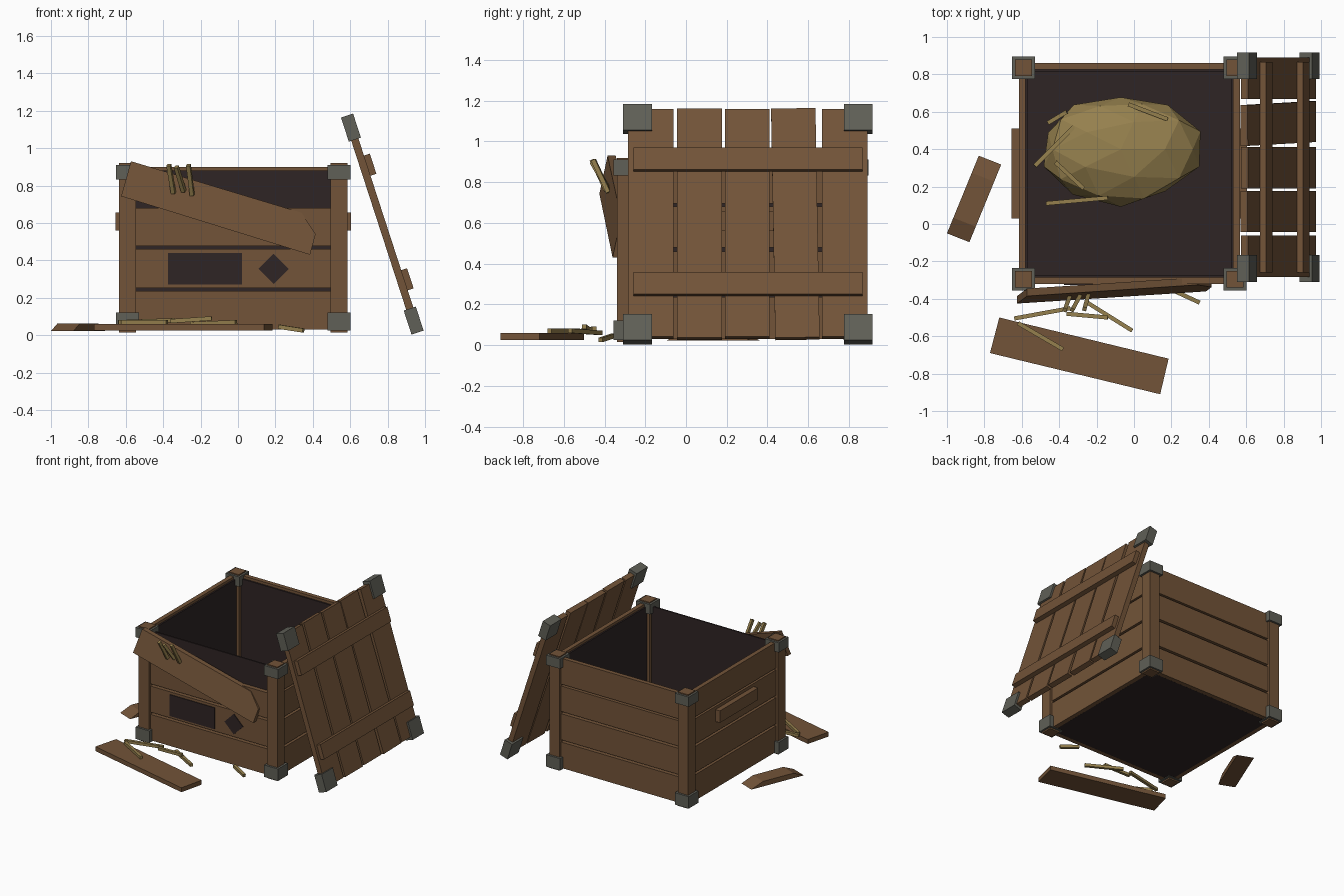
import bpy, bmesh, math, random
from mathutils import Matrix, Vector

if "Cube" in bpy.data.objects:
    bpy.data.objects.remove(bpy.data.objects["Cube"])

random.seed(4)


def material(name, rgb):
    m = bpy.data.materials.new(name)
    m.diffuse_color = (*rgb, 1)
    m.use_nodes = True
    m.node_tree.nodes["Principled BSDF"].inputs["Base Color"].default_value = m.diffuse_color
    return m


WOOD = material("brown_wood", (0.17, 0.088, 0.040))
DARK = material("dark_interior", (0.028, 0.018, 0.018))
METAL = material("grey_metal", (0.115, 0.115, 0.095))
HAY = material("straw_yellow", (0.30, 0.215, 0.075))


def finish(name, bm, mat, matrix=None):
    bmesh.ops.recalc_face_normals(bm, faces=bm.faces)
    me = bpy.data.meshes.new(name)
    bm.to_mesh(me)
    bm.free()
    me.materials.append(mat)
    ob = bpy.data.objects.new(name, me)
    bpy.context.collection.objects.link(ob)
    if matrix is not None:
        ob.matrix_world = matrix
    return ob


def box(name, center, size, mat, frame=Matrix(), rot=Matrix()):
    bm = bmesh.new()
    bmesh.ops.create_cube(bm, size=1)
    bmesh.ops.scale(bm, vec=size, verts=bm.verts)
    return finish(name, bm, mat, frame @ Matrix.Translation(center) @ rot)


def prism(name, near, far, mat):
    """Solid between two matching outlines."""
    bm = bmesh.new()
    a = [bm.verts.new(p) for p in near]
    b = [bm.verts.new(p) for p in far]
    bm.faces.new(a)
    bm.faces.new(b[::-1])
    n = len(a)
    for i in range(n):
        bm.faces.new((a[i], b[i], b[(i + 1) % n], a[(i + 1) % n]))
    return finish(name, bm, mat)


def straw(name, p, q, w=0.022):
    p, q = Vector(p), Vector(q)
    d = q - p
    rot = d.to_track_quat('X', 'Z').to_matrix().to_4x4()
    box(name, (p + q) / 2, (d.length, w, w), HAY, rot=rot)


# crate body: each wall is built in a frame turned about the crate centre
CX, CY = -0.025, 0.27
WALLS = {"front": 0, "right": 90, "back": 180, "left": 270}
ROWS = [(0.03, 0.235), (0.253, 0.46), (0.478, 0.68), (0.695, 0.90)]
for side, angle in WALLS.items():
    frame = Matrix.Translation((CX, CY, 0)) @ Matrix.Rotation(math.radians(angle), 4, 'Z')
    rows = ROWS[:3] if side == "front" else ROWS
    for i, (z0, z1) in enumerate(rows):
        box(f"{side}_wall_plank_{i + 1}", (0, -0.573, (z0 + z1) / 2),
            (1.06, 0.035, z1 - z0), WOOD, frame)
    box(f"{side}_lining", (0, -0.549, 0.455), (1.11, 0.012, 0.85), DARK, frame)
    if side in ("left", "right"):
        box(f"{side}_handle", (0, -0.605, 0.608), (0.48, 0.05, 0.095), WOOD, frame)
    # corner post with metal brackets
    box(f"{side}_corner_post", (-0.565, -0.565, 0.467), (0.09, 0.09, 0.905), WOOD, frame)
    for label, z, h in (("lower", 0.073, 0.095), ("upper", 0.872, 0.078)):
        box(f"{side}_{label}_bracket", (-0.565, -0.565, z), (0.122, 0.122, h), METAL, frame)
box("crate_floor", (CX, CY, 0.045), (1.11, 1.11, 0.03), DARK)

# dark painted marks on the front
box("label_mark", (-0.177, -0.322, 0.355), (0.395, 0.008, 0.17), DARK)
box("diamond_mark", (0.19, -0.322, 0.355), (0.115, 0.008, 0.115), DARK,
    rot=Matrix.Rotation(math.radians(45), 4, 'Y'))

# broken plank hanging across the front
outline = [(-0.572, 0.93), (0.34, 0.655), (0.415, 0.54), (0.385, 0.43), (-0.625, 0.743)]
near = [(x, -0.484 + 0.12 * x + 0.18 * z, z) for x, z in outline]
prism("broken_plank", near, [(x, y + 0.04, z) for x, y, z in near], WOOD)

# lid leaning on the right side
lid = Matrix.Translation((0.7715, 0.304, 0.594)) @ Matrix.Rotation(math.radians(-18), 4, 'Y')
spans = [(-0.588, -0.366), (-0.348, -0.128), (-0.113, 0.107), (0.124, 0.342), (0.364, 0.587)]
for i, (y0, y1) in enumerate(spans):
    turn = Matrix.Rotation(math.radians(1 if i == 3 else 0), 4, 'X')
    box(f"lid_plank_{i + 1}", (0, (y0 + y1) / 2, 0), (0.04, y1 - y0, 1.175 + 0.008 * (i % 2)),
        WOOD, lid, turn)
for label, z in (("upper", 0.322), ("lower", -0.322)):
    box(f"lid_{label}_batten", (0.036, 0, z), (0.034, 1.125, 0.113), WOOD, lid)
for i, (sy, sz) in enumerate(((-1, -1), (-1, 1), (1, -1), (1, 1))):
    box(f"lid_bracket_{i + 1}", (0, 0.542 * sy, 0.5425 * sz), (0.068, 0.142, 0.135), METAL, lid)

# loose planks on the ground
corners = [(-0.72, -0.50), (0.185, -0.72), (0.14, -0.91), (-0.77, -0.69)]
prism("ground_plank", [(x, y, 0.025) for x, y in corners],
      [(x, y, 0.06) for x, y in corners], WOOD)
start, along, across = Vector((-1.0, -0.05, 0.022)), Vector((0.17, 0.415, 0)), Vector((0.12, -0.047, 0))
wedge = [start + along * t + Vector((0, 0, z)) for t, z in
         ((0, 0), (1, 0), (0.78, 0.04), (0.2, 0.04))]
prism("broken_piece", wedge, [p + across for p in wedge], WOOD)

# hay mound inside the crate
bm = bmesh.new()
bmesh.ops.create_icosphere(bm, subdivisions=2, radius=1)
for v in bm.verts:
    v.co *= random.uniform(0.93, 1.06)
    v.co = Vector((v.co.x * 0.43, v.co.y * 0.295, max(v.co.z * 0.18, -0.05)))
finish("hay_mound", bm, HAY, Matrix.Translation((-0.07, 0.40, 0.11)))

# loose straws on the mound, the broken plank and the ground
straws = {
    "mound_straw": [((-0.53, 0.31, 0.25), (-0.32, 0.52, 0.22)), ((-0.42, 0.33, 0.24), (-0.27, 0.19, 0.23)),
                    ((-0.47, 0.11, 0.20), (-0.14, 0.14, 0.22)), ((-0.03, 0.64, 0.23), (0.18, 0.56, 0.23)),
                    ((-0.46, 0.54, 0.19), (-0.36, 0.60, 0.20))],
    "plank_straw": [((-0.37, -0.46, 0.91), (-0.345, -0.39, 0.76)), ((-0.33, -0.46, 0.90), (-0.29, -0.385, 0.77)),
                    ((-0.265, -0.455, 0.91), (-0.245, -0.38, 0.75))],
    "ground_straw": [((-0.64, -0.505, 0.07), (-0.34, -0.45, 0.08)), ((-0.36, -0.48, 0.075), (-0.14, -0.50, 0.09)),
                     ((-0.25, -0.42, 0.06), (-0.01, -0.57, 0.07)), ((-0.62, -0.53, 0.07), (-0.38, -0.67, 0.07)),
                     ((0.22, -0.36, 0.045), (0.35, -0.42, 0.025))],
}
for name, items in straws.items():
    for i, (p, q) in enumerate(items):
        straw(f"{name}_{i + 1}", p, q)
